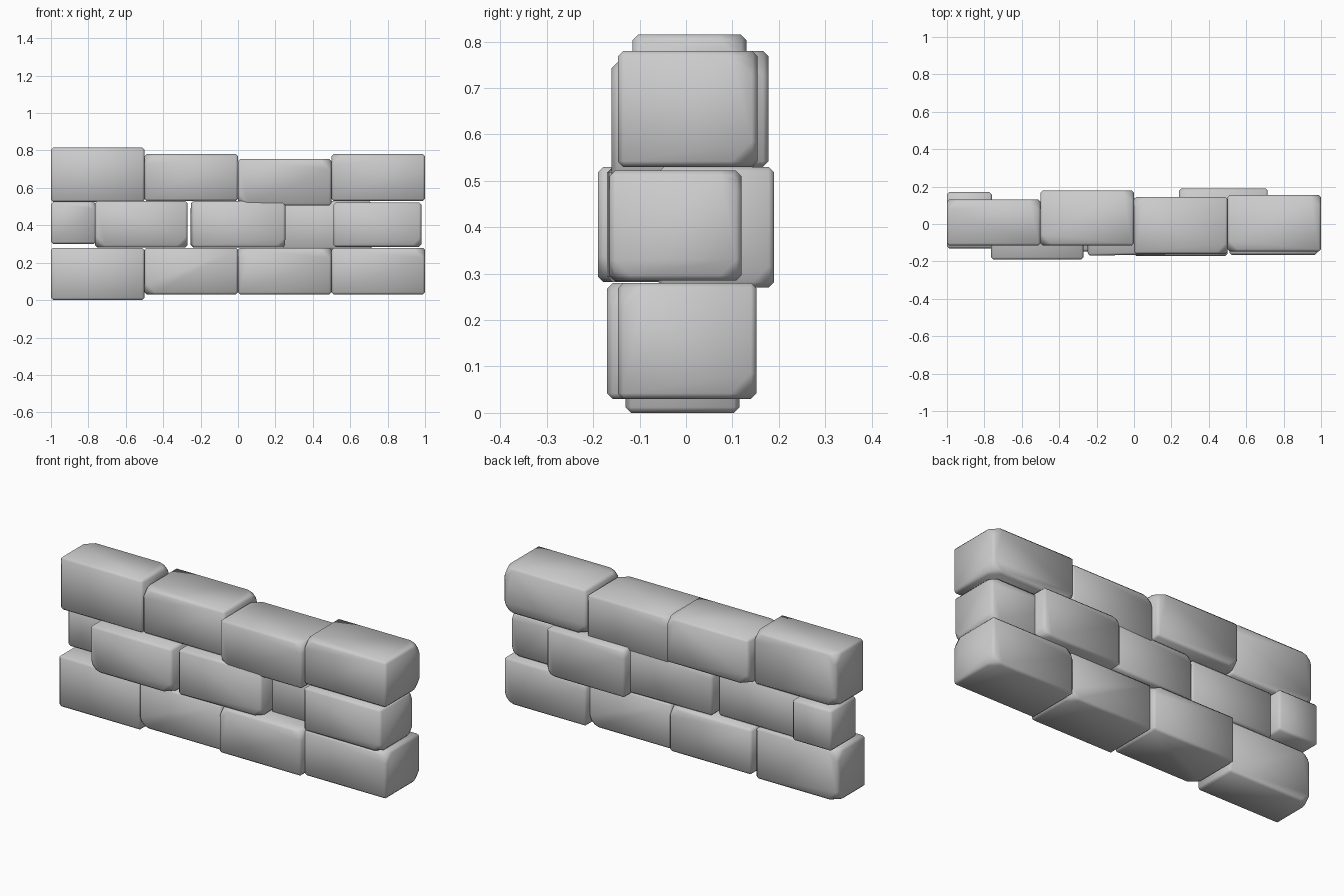
import bpy, bmesh
from mathutils import Matrix

cube = bpy.data.objects.get("Cube")
if cube:
    bpy.data.objects.remove(cube, do_unlink=True)

# Single pale stone colour
stone = bpy.data.materials.new("pale_grey_stone")
stone.use_nodes = True
GREY = (0.6, 0.6, 0.6, 1)
stone.diffuse_color = GREY
bsdf = stone.node_tree.nodes["Principled BSDF"]
bsdf.inputs["Base Color"].default_value = GREY
bsdf.inputs["Roughness"].default_value = 0.8


def block(name, xs, ys, zs, clips, clip_size=0.05, turn=0.0):
    """Stone block with softened edges; clips lists chipped corners.
    Letters: L/R side, F/B front or back, D/U down or up."""
    lo, hi = zip(xs, ys, zs)
    mid = [(a + b) / 2 for a, b in zip(lo, hi)]
    size = [b - a for a, b in zip(lo, hi)]
    bm = bmesh.new()
    bmesh.ops.create_cube(bm, size=1, matrix=Matrix.Diagonal((*size, 1)))

    # Chip the chosen corners
    def code(v):
        return ("R" if v.co.x > 0 else "L") + ("B" if v.co.y > 0 else "F") + ("U" if v.co.z > 0 else "D")
    chosen = [v for v in bm.verts if code(v) in clips.split()]
    if chosen:
        bmesh.ops.bevel(bm, geom=chosen, offset=clip_size, segments=1,
                        profile=0.5, affect='VERTICES')

    # Soften every edge
    bmesh.ops.bevel(bm, geom=bm.edges[:], offset=0.012, segments=1,
                    profile=0.5, affect='EDGES', clamp_overlap=True)
    bmesh.ops.recalc_face_normals(bm, faces=bm.faces[:])
    for f in bm.faces:
        f.smooth = True
    mesh = bpy.data.meshes.new(name)
    bm.to_mesh(mesh)
    bm.free()
    mesh.materials.append(stone)
    ob = bpy.data.objects.new(name, mesh)
    ob.location = mid
    ob.rotation_euler.z = turn
    bpy.context.collection.objects.link(ob)


# Bottom course
block("bottom_block_1", (-1, -0.5), (-0.13, 0.115), (0, 0.28), "LBU LBD")
block("bottom_block_2", (-0.5, 0), (-0.147, 0.15), (0.03, 0.28), "RBU LFD")
block("bottom_block_3", (0, 0.5), (-0.17, 0.13), (0.03, 0.28), "LFU RFU RBD")
block("bottom_block_4", (0.5, 1), (-0.147, 0.152), (0.03, 0.28), "RBD RFU LBU")

# Middle course, offset by half a block
block("middle_end_block", (-1, -0.76), (-0.05, 0.17), (0.3, 0.525), "RFU", 0.03)
block("middle_block_1", (-0.765, -0.27), (-0.19, 0.11), (0.282, 0.53), "LFD RFD")
block("middle_block_2", (-0.25, 0.25), (-0.165, 0.14), (0.282, 0.53), "RFD LBU", 0.04, 0.02)
block("middle_block_3", (0.24, 0.715), (-0.06, 0.19), (0.27, 0.53), "RBD LBU", 0.04)
block("middle_block_4", (0.51, 0.98), (-0.165, 0.12), (0.285, 0.522), "RFD RBD RBU", 0.04)

# Top course
block("top_block_1", (-1, -0.5), (-0.115, 0.13), (0.525, 0.815), "LBU RBU LBD")
block("top_block_2", (-0.5, 0), (-0.115, 0.178), (0.53, 0.78), "LFU RBU LBD")
block("top_block_3", (0, 0.5), (-0.16, 0.145), (0.505, 0.755), "LFD RFU LBU")
block("top_block_4", (0.5, 1), (-0.147, 0.154), (0.53, 0.78), "LFU RBU RBD LBD")
